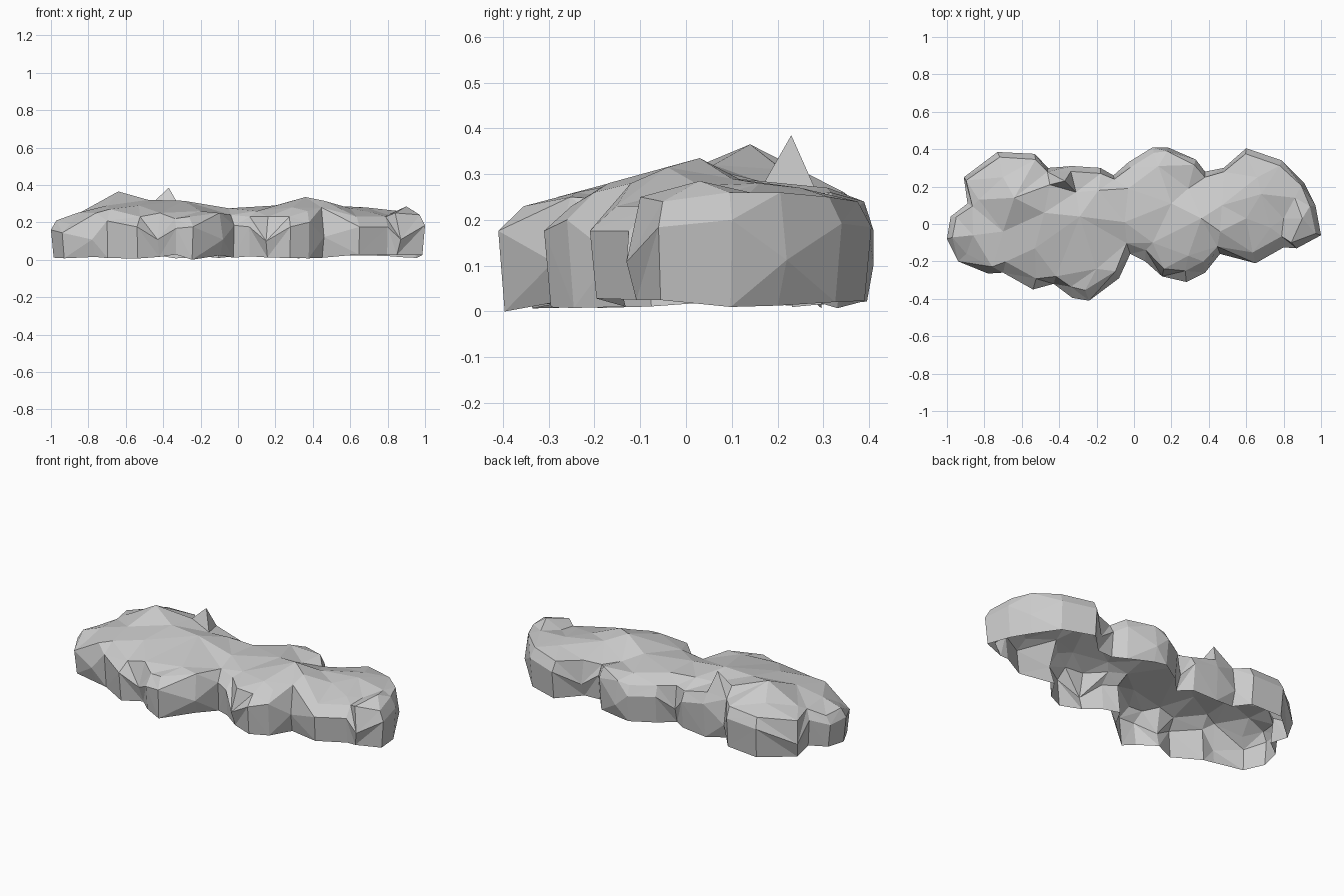
import bpy, random
from mathutils import Vector
from mathutils.geometry import delaunay_2d_cdt

if "Cube" in bpy.data.objects:
    bpy.data.objects.remove(bpy.data.objects["Cube"])

random.seed(4)

# Lobed outline seen from above: x, y, height of the shoulder
OUTLINE = [
    (-1.0, -.08, .20), (-.94, -.20, .18), (-.78, -.265, .24), (-.70, -.26, .26),
    (-.54, -.35, .22), (-.43, -.32, .24), (-.33, -.395, .21), (-.24, -.41, .22),
    (-.08, -.29, .24), (-.02, -.16, .23), (.06, -.20, .22), (.15, -.28, .22),
    (.28, -.31, .22), (.38, -.26, .25), (.46, -.16, .27), (.65, -.21, .22),
    (.80, -.125, .22), (.87, -.13, .24), (1.0, -.06, .23), (.97, .10, .25),
    (.91, .22, .25), (.79, .34, .24), (.60, .405, .23), (.48, .30, .23),
    (.38, .28, .22), (.33, .345, .25), (.18, .41, .23), (.10, .41, .22),
    (-.03, .33, .22), (-.11, .26, .22), (-.18, .30, .22), (-.33, .31, .26),
    (-.46, .30, .25), (-.53, .375, .25), (-.73, .385, .24), (-.91, .25, .22),
    (-.89, .11, .23), (-.98, .04, .19)]

# Peaks and hollows of the top surface
PEAKS = [
    (-.83, .13, .26), (-.86, -.06, .25), (-.70, -.04, .29), (-.70, .25, .29),
    (-.64, .14, .365), (-.53, -.13, .29), (-.48, .06, .32), (-.37, .23, .385),
    (-.45, .21, .31), (-.29, .04, .315), (-.31, .17, .28), (-.20, -.24, .26),
    (-.19, .18, .28), (-.05, .01, .275), (-.03, .19, .27), (.10, -.10, .26),
    (.13, .31, .27), (.20, .11, .29), (.29, .19, .25), (.29, -.17, .28),
    (.36, .03, .335), (.46, -.04, .315), (.47, .10, .29), (.60, .03, .275),
    (.66, .25, .27), (.68, .16, .28), (.73, -.02, .25), (.80, .03, .24),
    (.86, .14, .26), (.90, .03, .285)]

n = len(OUTLINE)


def inset(i, amount, z):
    """Outline point moved inward along its local normal, at height z."""
    a, b = Vector(OUTLINE[i - 2][:2]), Vector(OUTLINE[(i + 2) % n][:2])
    t = (b - a).normalized()
    x, y, _ = OUTLINE[i]
    return (x - t.y * amount, y + t.x * amount, z)


# Three rings: undercut foot, bulging middle, rounded shoulder
foot, bulge, shoulder = [], [], []
for i, (x, y, z) in enumerate(OUTLINE):
    high = i % 3 != 2
    foot.append(inset(i, .015 if high else .03, random.uniform(.005, .03)))
    bulge.append((x, y, z * (.8 if high else .45)))
    front = .06 if y < -.12 else .03
    shoulder.append(inset(i, front if high else front * .7, z + .01))
foot[7] = foot[7][:2] + (0,)

# Faceted top: triangulate the peaks inside the shoulder ring
top = shoulder + PEAKS
edges = [(i, (i + 1) % n) for i in range(n)]
pts, _, tris, origin, _, _ = delaunay_2d_cdt(
    [Vector(p[:2]) for p in top], edges, [], 1, 1e-5)
verts = [(p.x, p.y, top[o[0]][2] if o else .22) for p, o in zip(pts, origin)]
where = {k: i for i, o in enumerate(origin) for k in o}
faces = [tuple(t) for t in tris]

# Faceted side wall, open underneath
first = len(verts)
verts += foot + bulge
rings = [[first + i for i in range(n)], [first + n + i for i in range(n)],
         [where[i] for i in range(n)]]
for lower, upper in zip(rings, rings[1:]):
    for i in range(n):
        j = (i + 1) % n
        a, b, c, d = lower[i], lower[j], upper[j], upper[i]
        faces += [(a, b, c), (a, c, d)] if i % 2 else [(a, b, d), (b, c, d)]

mesh = bpy.data.meshes.new("rock_shell")
mesh.from_pydata(verts, [], faces)
mesh.validate()
rock = bpy.data.objects.new("rock_shell", mesh)
bpy.context.collection.objects.link(rock)
